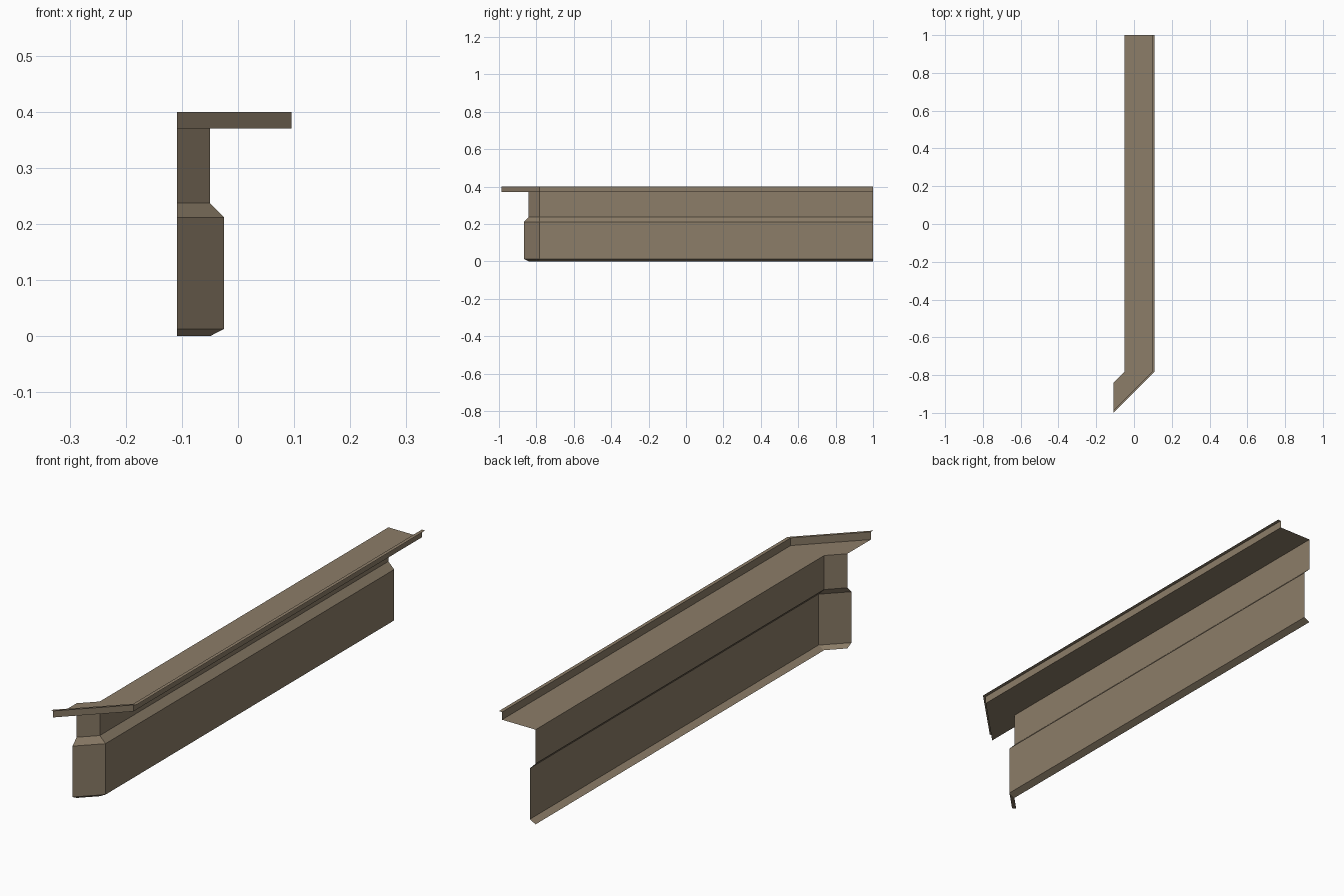
import bpy, bmesh

if "Cube" in bpy.data.objects:
    bpy.data.objects.remove(bpy.data.objects["Cube"])

# single flat colour
tan = bpy.data.materials.new("warm_tan")
tan.diffuse_color = (0.262, 0.205, 0.138, 1)
tan.use_nodes = True
tan.node_tree.nodes["Principled BSDF"].inputs["Base Color"].default_value = tan.diffuse_color

X_END = -0.109     # cut plane at the end of the angled return
Y_BACK = 1.0
Y_CORNER = -0.782  # where the run turns 45 degrees

# open sheet profile (x, z) from the bottom edge up to the rim flange
profile = [(-0.05, 0.0), (-0.025, 0.013), (-0.025, 0.212), (-0.05, 0.237),
           (-0.05, 0.37), (0.095, 0.37), (0.095, 0.40), (0.109, 0.40)]


def sweep(name, points):
    """Sweep a profile along the straight run and round the angled return."""
    bm = bmesh.new()
    rows = []
    for x, z in points:
        rows.append([bm.verts.new(p) for p in (
            (x, Y_BACK, z),
            (x, Y_CORNER, z),
            (X_END, Y_CORNER - (x - X_END), z))])
    for low, high in zip(rows, rows[1:]):
        for i in range(2):
            bm.faces.new((low[i], high[i], high[i + 1], low[i + 1]))
    mesh = bpy.data.meshes.new(name)
    bm.to_mesh(mesh)
    bm.free()
    mesh.materials.append(tan)
    obj = bpy.data.objects.new(name, mesh)
    bpy.context.collection.objects.link(obj)
    return obj


# stepped wall skirt, then the ledge with its raised lip and flange
sweep("wall_skirt", profile[:5])
sweep("top_ledge", profile[4:])
